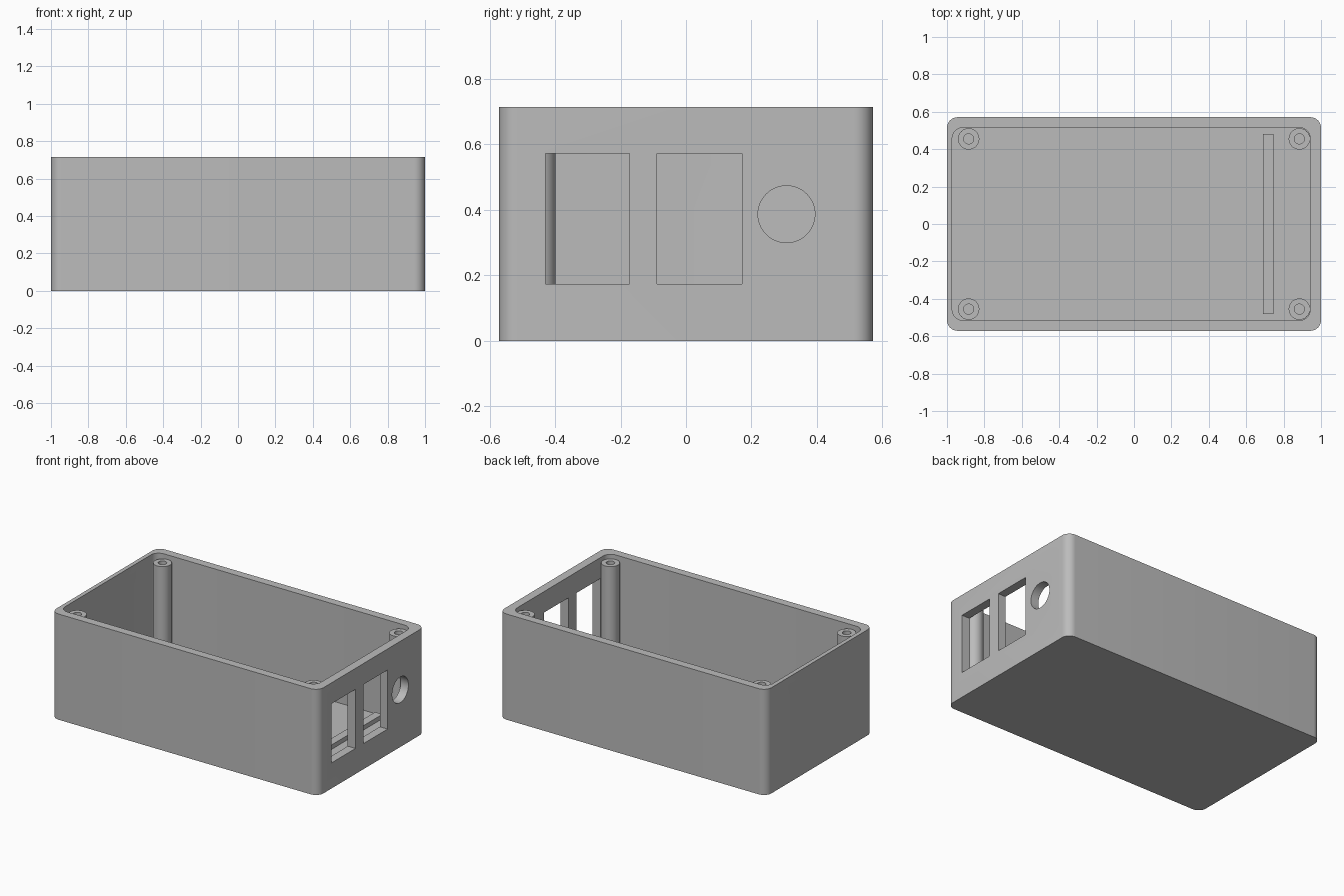
import bpy, bmesh, math
from mathutils import Matrix

if "Cube" in bpy.data.objects:
    bpy.data.objects.remove(bpy.data.objects["Cube"])

gray = bpy.data.materials.new("plain gray")
gray.diffuse_color = (0.5, 0.5, 0.5, 1)
gray.use_nodes = True
gray.node_tree.nodes["Principled BSDF"].inputs["Base Color"].default_value = gray.diffuse_color


def rounded_rect(x0, x1, y0, y1, r, n=10):
    """Outline of a rectangle with rounded corners."""
    pts = []
    corners = [(x1 - r, y1 - r), (x0 + r, y1 - r), (x0 + r, y0 + r), (x1 - r, y0 + r)]
    for k, (cx, cy) in enumerate(corners):
        for i in range(n + 1):
            a = math.pi / 2 * (k + i / n)
            pts.append((cx + r * math.cos(a), cy + r * math.sin(a)))
    return pts


def circle(cx, cy, r, n=48):
    return [(cx + r * math.cos(math.tau * i / n), cy + r * math.sin(math.tau * i / n))
            for i in range(n)]


def rect(x0, x1, y0, y1):
    return [(x1, y1), (x0, y1), (x0, y0), (x1, y0)]


def prism(name, outline, low, high, along_x=False):
    """Extrude an outline along z, or a (y, z) outline along x."""
    bm = bmesh.new()
    face = bm.faces.new([bm.verts.new((u, v, low)) for u, v in outline])
    top = bmesh.ops.extrude_face_region(bm, geom=[face])
    verts = [g for g in top["geom"] if isinstance(g, bmesh.types.BMVert)]
    bmesh.ops.translate(bm, verts=verts, vec=(0, 0, high - low))
    if along_x:
        cycle = Matrix(((0, 0, 1), (1, 0, 0), (0, 1, 0)))
        for v in bm.verts:
            v.co = cycle @ v.co
    bmesh.ops.recalc_face_normals(bm, faces=bm.faces)
    mesh = bpy.data.meshes.new(name)
    bm.to_mesh(mesh)
    bm.free()
    mesh.materials.append(gray)
    ob = bpy.data.objects.new(name, mesh)
    bpy.context.collection.objects.link(ob)
    return ob


def activate(ob):
    bpy.ops.object.select_all(action='DESELECT')
    ob.select_set(True)
    bpy.context.view_layer.objects.active = ob


def cut(ob, cutter):
    cutter.hide_render = True
    activate(ob)
    mod = ob.modifiers.new("cut", 'BOOLEAN')
    mod.operation = 'DIFFERENCE'
    mod.solver = 'EXACT'
    mod.object = cutter
    bpy.ops.object.modifier_apply(modifier=mod.name)
    bpy.data.objects.remove(cutter, do_unlink=True)


def smooth(ob):
    activate(ob)
    bpy.ops.object.shade_smooth_by_angle(angle=math.radians(30))


FLOOR, TOP, POST_TOP = 0.057, 0.715, 0.686

# Open case with rounded vertical corners
case = prism("case", rounded_rect(-1, 1, -0.571, 0.571, 0.057), 0, TOP)
cut(case, prism("cavity", rounded_rect(-0.972, 0.942, -0.515, 0.515, 0.057), FLOOR, 1))

# Two rectangular windows and a round hole in the right wall
for y0, y1 in ((-0.43, -0.172), (-0.088, 0.171)):
    cut(case, prism("window", rect(y0, y1, 0.173, 0.573), 0.9, 1.1, True))
cut(case, prism("round_hole", circle(0.307, 0.387, 0.087), 0.9, 1.1, True))

# Port slot in the left wall
cut(case, prism("port_slot", rounded_rect(-0.19, 0.055, 0.515, 0.59, 0.014), -1.1, -0.9, True))
smooth(case)

# Screw posts in the corners
for sx in (-1, 1):
    for sy in (-1, 1):
        x, y = 0.884 * sx, 0.455 * sy
        post = prism("screw_post", circle(x, y, 0.057), FLOOR, POST_TOP)
        cut(post, prism("screw_hole", circle(x, y, 0.027, 32), FLOOR + 0.005, 1))
        smooth(post)

# Low rail across the floor
prism("floor_rail", rect(0.69, 0.745, -0.48, 0.48), FLOOR, FLOOR + 0.03)
